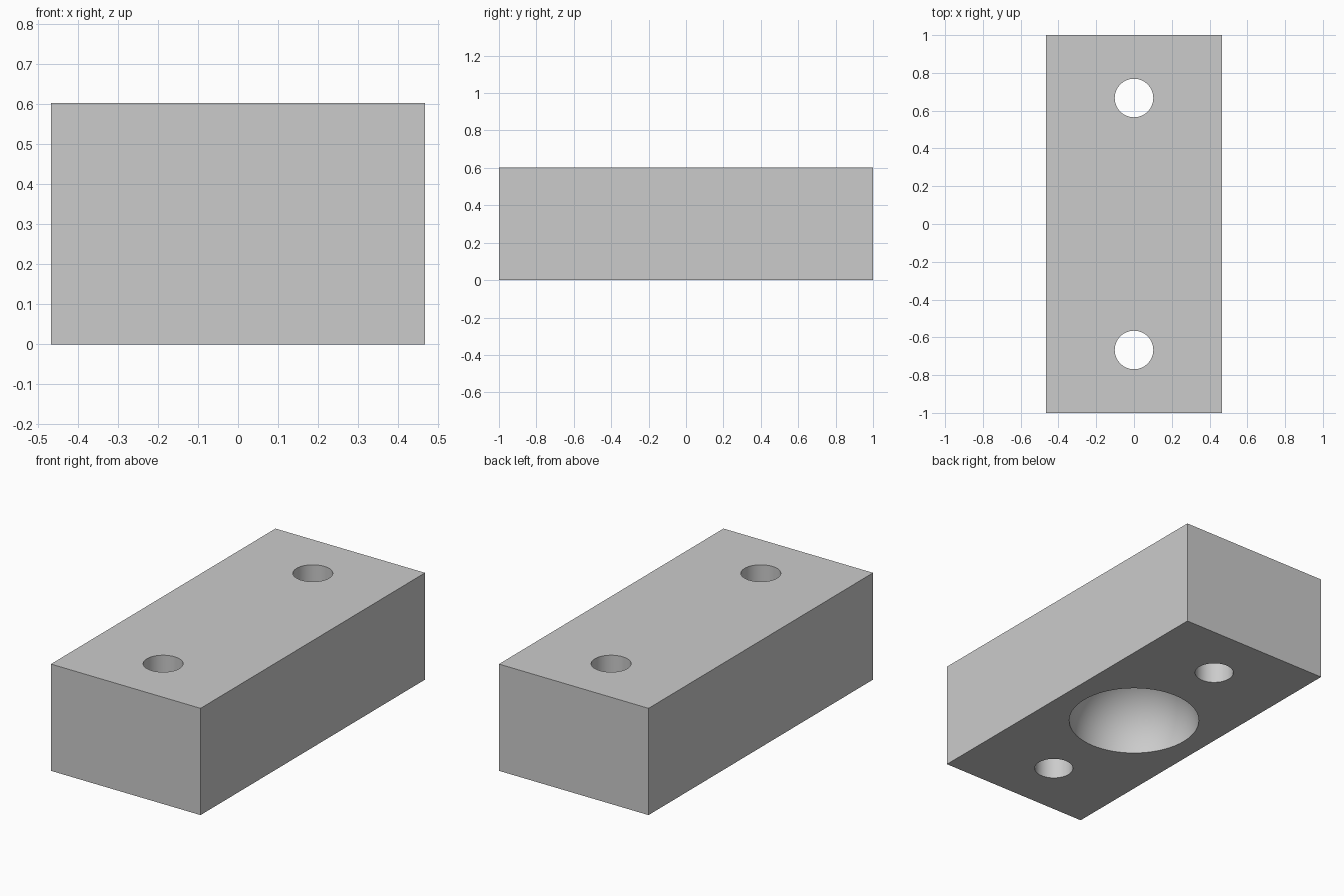
import bpy
import math

WIDTH, LENGTH, HEIGHT = 0.933, 2.0, 0.602
HOLE_RADIUS, HOLE_Y = 0.102, 0.667
DOME_RADIUS = 0.347

if "Cube" in bpy.data.objects:
    bpy.data.objects.remove(bpy.data.objects["Cube"], do_unlink=True)

# Plain grey material
grey = bpy.data.materials.new("light_grey")
grey.use_nodes = True
color = (0.6, 0.6, 0.6, 1)
grey.diffuse_color = color
grey.node_tree.nodes["Principled BSDF"].inputs["Base Color"].default_value = color


def finish(name):
    obj = bpy.context.object
    obj.name = name
    obj.data.materials.append(grey)
    return obj


def cut(target, cutter):
    cutter.hide_render = True
    mod = target.modifiers.new(cutter.name, "BOOLEAN")
    mod.operation = "DIFFERENCE"
    mod.solver = "EXACT"
    mod.object = cutter
    bpy.ops.object.select_all(action="DESELECT")
    target.select_set(True)
    bpy.context.view_layer.objects.active = target
    bpy.ops.object.modifier_apply(modifier=mod.name)
    bpy.data.objects.remove(cutter, do_unlink=True)


# Rectangular block
bpy.ops.mesh.primitive_cube_add(size=1, location=(0, 0, HEIGHT / 2))
block = finish("mounting_block")
block.scale = (WIDTH, LENGTH, HEIGHT)
bpy.ops.object.transform_apply(location=True, rotation=False, scale=True)

# Two through holes for screws
for side in (-1, 1):
    bpy.ops.mesh.primitive_cylinder_add(
        vertices=64, radius=HOLE_RADIUS, depth=HEIGHT * 2,
        location=(0, side * HOLE_Y, HEIGHT / 2))
    cut(block, finish("screw_hole_cutter"))

# Hemispherical socket in the underside
bpy.ops.mesh.primitive_uv_sphere_add(
    segments=64, ring_count=33, radius=DOME_RADIUS, location=(0, 0, 0))
cut(block, finish("socket_cutter"))

# Smooth curved walls, sharp block edges
bpy.ops.object.shade_smooth_by_angle(angle=math.radians(30))
